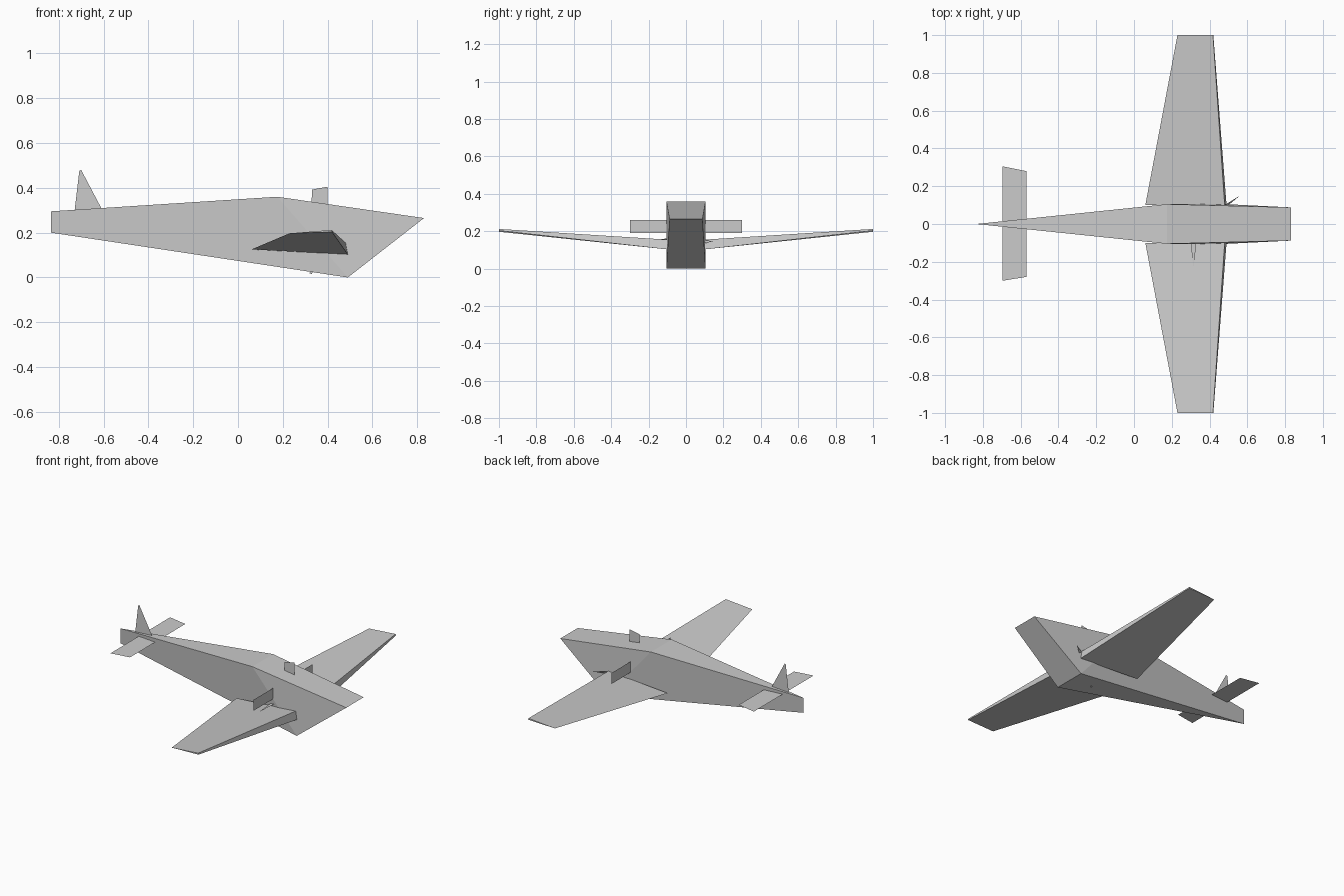
import bpy
import bmesh

cube = bpy.data.objects.get("Cube")
if cube:
    bpy.data.objects.remove(cube, do_unlink=True)

grey = bpy.data.materials.new("light_grey")
grey.use_nodes = True
colour = (0.6, 0.6, 0.6, 1)
grey.diffuse_color = colour
grey.node_tree.nodes["Principled BSDF"].inputs["Base Color"].default_value = colour


def build(name, verts, faces, solid=True):
    bm = bmesh.new()
    vs = [bm.verts.new(v) for v in verts]
    for f in faces:
        bm.faces.new([vs[i] for i in f])
    if solid:
        bmesh.ops.recalc_face_normals(bm, faces=bm.faces)
    mesh = bpy.data.meshes.new(name)
    bm.to_mesh(mesh)
    bm.free()
    mesh.materials.append(grey)
    obj = bpy.data.objects.new(name, mesh)
    bpy.context.scene.collection.objects.link(obj)
    return obj


def plate(name, points):
    return build(name, points, [range(len(points))], solid=False)


# Fuselage: knife-edge tail, flat roof and raked nose
hull = [(-0.835, 0, 0.295), (-0.835, 0, 0.2)]
for side in (-1, 1):
    hull += [(0.175, side * 0.105, 0.36), (0.83, side * 0.088, 0.265),
             (0.49, side * 0.105, 0)]
build("fuselage", hull, [(0, 1, 4, 2), (2, 4, 3), (0, 5, 7, 1), (5, 6, 7),
                         (0, 2, 5), (2, 3, 6, 5), (3, 4, 7, 6), (1, 7, 4)])

# Wings: wedge section at the root, thin at the raised tip
for side, name in ((-1, "right_wing"), (1, "left_wing")):
    root = [(0.06, 0.125), (0.48, 0.155), (0.49, 0.103)]
    tip = [(0.23, 0.197), (0.418, 0.212), (0.42, 0.203)]
    verts = [(x, side * 0.1, z) for x, z in root] + [(x, side, z) for x, z in tip]
    build(name, verts, [(0, 1, 2), (3, 5, 4), (0, 3, 4, 1), (1, 4, 5, 2), (2, 5, 3, 0)])

# Tail surfaces
plate("tail_fin", [(-0.73, 0, 0.29), (-0.605, 0, 0.3), (-0.7, 0, 0.48), (-0.708, 0, 0.475)])
plate("tailplane", [(-0.695, -0.3, 0.287), (-0.57, -0.28, 0.287),
                    (-0.57, 0.28, 0.287), (-0.695, 0.305, 0.287)])

# Upright plates through the body
plate("cross_plate", [(0.32, -0.3, 0.19), (0.32, 0.3, 0.19),
                      (0.32, 0.3, 0.26), (0.32, -0.3, 0.26)])
plate("roof_fin", [(0.32, 0, 0.018), (0.33, 0, 0.015), (0.4, 0, 0.33),
                   (0.4, 0, 0.405), (0.33, 0, 0.392)])

# Small pointed blades beside the wing roots
plate("right_blade", [(0.315, -0.235, 0.157), (0.33, -0.1, 0.16), (0.3, -0.1, 0.155)])
plate("left_blade", [(0.48, 0.1, 0.15), (0.5, 0.1, 0.135), (0.56, 0.15, 0.148)])
